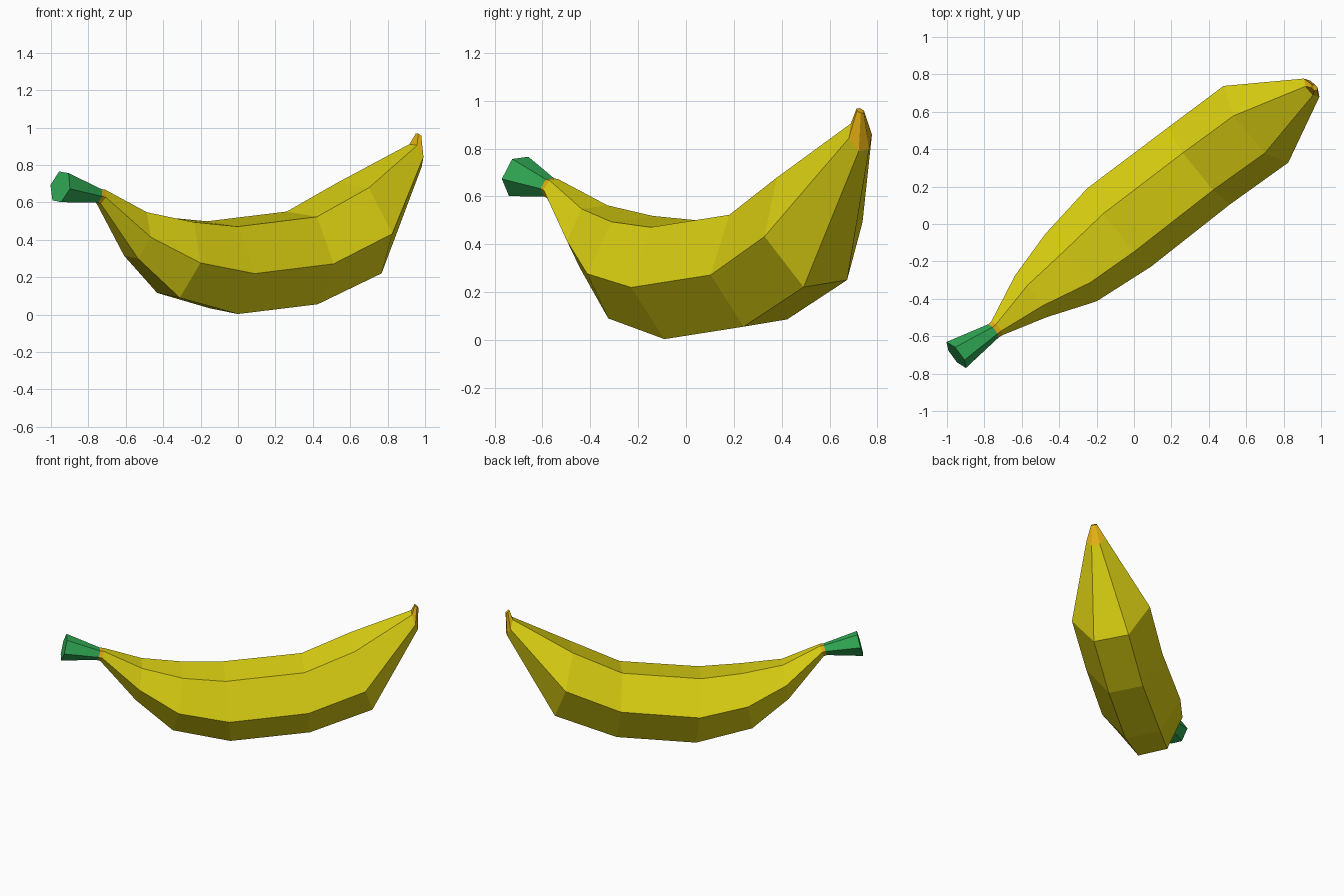
import bpy, bmesh
from mathutils import Vector

if "Cube" in bpy.data.objects:
    bpy.data.objects.remove(bpy.data.objects["Cube"])

# Banana axes in plan: ALONG runs stem to tip, ACROSS is front to back
ALONG = Vector((0.783, 0.622, 0))
ACROSS = Vector((-0.622, 0.783, 0))

# Six-sided cross-section (across, up), slightly rolled
HEX = [(-1, -.13), (-.56, .94), (.41, 1.06), (1, .13), (.5, -.92), (-.39, -1.05)]

# Stations: along, across, height, half width, half-height vector (along, up)
STEM_END = (-1.18, .043, .683, .087, .02, .078)
NECK_A = (-.945, .02, .637, .045, .01, .036)
NECK_B = (-.922, .02, .632, .047, .012, .038)
BODY = [
    (-.672, .04, .43, .14, .02, .125),
    (-.41, .027, .303, .226, .034, .203),
    (-.075, .035, .25, .27, -.018, .235),
    (.462, .027, .302, .264, -.02, .235),
    (.842, .012, .462, .268, -.062, .23),
]
TIP_BASE = (1.197, -.02, .85, .064, -.02, .058)
TIP_END = (1.21, -.03, .958, .02, -.012, .01)


def material(name, rgb):
    m = bpy.data.materials.new(name)
    m.diffuse_color = (*rgb, 1)
    m.use_nodes = True
    m.node_tree.nodes["Principled BSDF"].inputs["Base Color"].default_value = m.diffuse_color
    return m


def ring(bm, s):
    a, n, z, w, ua, uz = s
    return [bm.verts.new(ALONG * (a + u * ua) + ACROSS * (n + c * w)
                         + Vector((0, 0, z + u * uz))) for c, u in HEX]


def tube(name, stations, mat, cap_start=False, cap_end=False):
    bm = bmesh.new()
    rings = [ring(bm, s) for s in stations]
    for a, b in zip(rings, rings[1:]):
        for j in range(6):
            k = (j + 1) % 6
            bm.faces.new((b[j], b[k], a[k], a[j]))
    if cap_start:
        bm.faces.new(rings[0])
    if cap_end:
        bm.faces.new(rings[-1][::-1])
    me = bpy.data.meshes.new(name)
    bm.to_mesh(me)
    bm.free()
    me.materials.append(mat)
    ob = bpy.data.objects.new(name, me)
    bpy.context.collection.objects.link(ob)


yellow = material("banana yellow", (.72, .64, .006))
green = material("stem green", (.03, .40, .09))
orange = material("ripe orange", (.75, .42, .006))

tube("stem", [STEM_END, NECK_A], green, cap_start=True)
tube("neck_band", [NECK_A, NECK_B], orange)
tube("peel", [NECK_B, *BODY, TIP_BASE], yellow)
tube("tip", [TIP_BASE, TIP_END], orange, cap_end=True)
